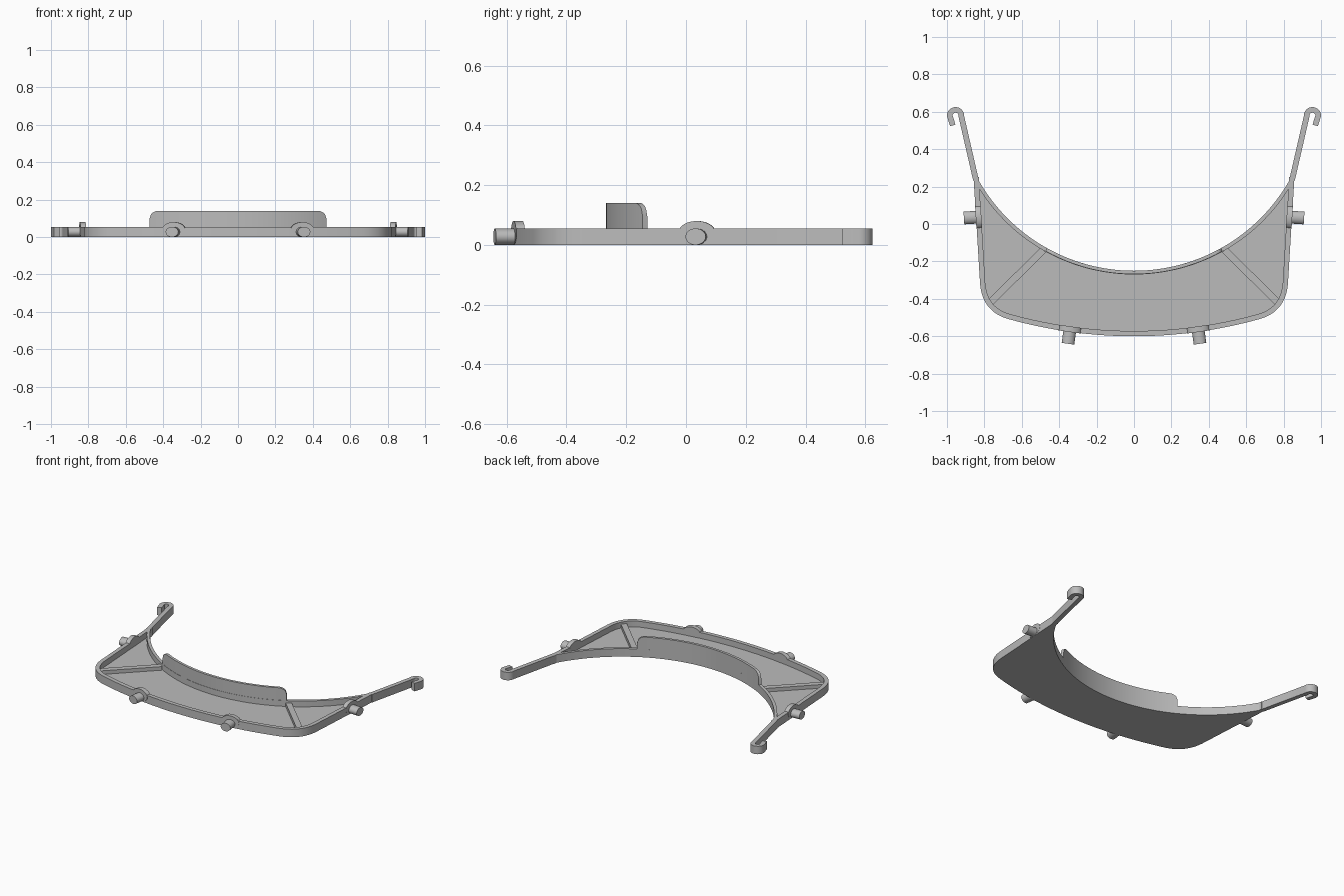
import bpy, bmesh
from math import sin, cos, pi, sqrt, radians
from mathutils import Vector, Matrix

if "Cube" in bpy.data.objects:
    bpy.data.objects.remove(bpy.data.objects["Cube"])

grey = bpy.data.materials.new("grey plastic")
grey.use_nodes = True
COLOUR = (0.5, 0.5, 0.5, 1)
grey.diffuse_color = COLOUR
grey.node_tree.nodes["Principled BSDF"].inputs["Base Color"].default_value = COLOUR

HEIGHT, FLOOR = 0.055, 0.015


def finish(name, bm):
    bmesh.ops.recalc_face_normals(bm, faces=bm.faces)
    mesh = bpy.data.meshes.new(name)
    bm.to_mesh(mesh)
    bm.free()
    mesh.materials.append(grey)
    ob = bpy.data.objects.new(name, mesh)
    bpy.context.collection.objects.link(ob)
    bpy.ops.object.select_all(action='DESELECT')
    bpy.context.view_layer.objects.active = ob
    ob.select_set(True)
    bpy.ops.object.shade_smooth_by_angle(angle=radians(30))
    return ob


def prism(name, outline, z0, z1):
    """Extrude a flat outline upwards."""
    bm = bmesh.new()
    face = bm.faces.new([bm.verts.new((x, y, z0)) for x, y in outline])
    top = bmesh.ops.extrude_face_region(bm, geom=[face])["geom"]
    bmesh.ops.translate(bm, vec=(0, 0, z1 - z0),
                        verts=[v for v in top if isinstance(v, bmesh.types.BMVert)])
    return finish(name, bm)


def ribbon(name, path, left, right, z0, top):
    """Upright wall along a path, reaching left and right of it; top(point) is its height."""
    pts = [Vector(p) for p in path]
    bm = bmesh.new()
    rings = []
    for i, p in enumerate(pts):
        d = (pts[min(i + 1, len(pts) - 1)] - pts[max(i - 1, 0)]).normalized()
        n = Vector((-d.y, d.x))
        a, b, z1 = p + n * left, p - n * right, top(p)
        rings.append([bm.verts.new(c) for c in
                      ((*a, z0), (*b, z0), (*b, z1), (*a, z1))])
    for r, s in zip(rings, rings[1:]):
        for k in range(4):
            bm.faces.new((r[k], r[(k + 1) % 4], s[(k + 1) % 4], s[k]))
    bm.faces.new(rings[0])
    bm.faces.new(rings[-1])
    return finish(name, bm)


def disc(name, centre, angle, half_width, half_height, depth):
    """Elliptical cylinder lying flat, its axis pointing along angle."""
    bm = bmesh.new()
    bmesh.ops.create_cone(bm, cap_ends=True, segments=40, radius1=1, radius2=1, depth=depth)
    m = (Matrix.Translation(centre) @ Matrix.Rotation(angle, 4, 'Z')
         @ Matrix.Rotation(pi / 2, 4, 'Y') @ Matrix.Diagonal((half_height, half_width, 1, 1)))
    bmesh.ops.transform(bm, matrix=m, verts=bm.verts)
    return finish(name, bm)


# Plan curves
R_IN, R_OUT = 0.956, 2.5


def inner_y(x):
    return -0.25 + R_IN - sqrt(R_IN ** 2 - x * x)


def front_y(x):
    return -0.6 + R_OUT - sqrt(R_OUT ** 2 - x * x)


def inner_arc(limit, n):
    return [(limit * t, inner_y(limit * t)) for t in (2 * i / n - 1 for i in range(n + 1))]


half = [(0.66 * i / 12, front_y(0.66 * i / 12)) for i in range(1, 13)]
p0, p1, p2 = Vector(half[-1]), Vector((0.81, -0.475)), Vector((0.823, -0.32))
half += [tuple(p0 * (1 - t) ** 2 + p1 * 2 * t * (1 - t) + p2 * t * t)
         for t in (i / 12 for i in range(1, 13))]
half += [(0.84, -0.04), (0.858, 0.25)]
outer = [(-x, y) for x, y in reversed(half)] + [(0, -0.6)] + half

# Floor and walls
prism("floor_plate", outer + inner_arc(0.84, 64)[::-1], 0, FLOOR)
ribbon("outer_wall", outer, 0.028, 0, 0, lambda p: HEIGHT)
ribbon("inner_wall", inner_arc(0.84, 64), 0, 0.02, 0, lambda p: HEIGHT)

# Raised brim with rounded upper corners
BRIM, ROUND = 0.465, 0.045


def brim_top(p):
    over = max(0, abs(p.x) - (BRIM - ROUND))
    return 0.14 - ROUND + sqrt(max(0, ROUND ** 2 - over ** 2))


ribbon("brim", inner_arc(BRIM, 120), 0, 0.018, 0, brim_top)

for side, s in (("left", 1), ("right", -1)):
    # Diagonal stiffening rib
    ribbon(side + "_rib", [(s * 0.485, -0.14), (s * 0.77, -0.42)],
           0.019, 0.019, 0, lambda p: 0.04)

    # Arm ending in a hook
    path = [(0.845, 0.235), (0.923, 0.575)]
    path += [(0.954 - 0.031 * cos(a), 0.579 + 0.031 * sin(a))
             for a in (pi * i / 16 for i in range(17))]
    path += [(0.969, 0.527)]
    ribbon(side + "_arm_hook", [(s * x, y) for x, y in path],
           0.015, 0.015, 0, lambda p: HEIGHT)

    # Pegs, each with a rounded lug on the wall behind it
    tilt = -pi / 2 + 0.14
    for where, x, y, angle in (("front", 0.344, front_y(0.344), tilt),
                               ("side", 0.845, 0.036, -0.06)):
        c = Vector((s * x, y, 0.0275))
        d = Vector((s * cos(angle), sin(angle), 0))
        a = angle if s > 0 else pi - angle
        disc(f"{side}_{where}_peg", c + d * 0.022, a, 0.034, 0.0275, 0.085)
        disc(f"{side}_{where}_lug", c - d * 0.014 + Vector((0, 0, 0.0125)),
             a, 0.062, 0.04, 0.03)
